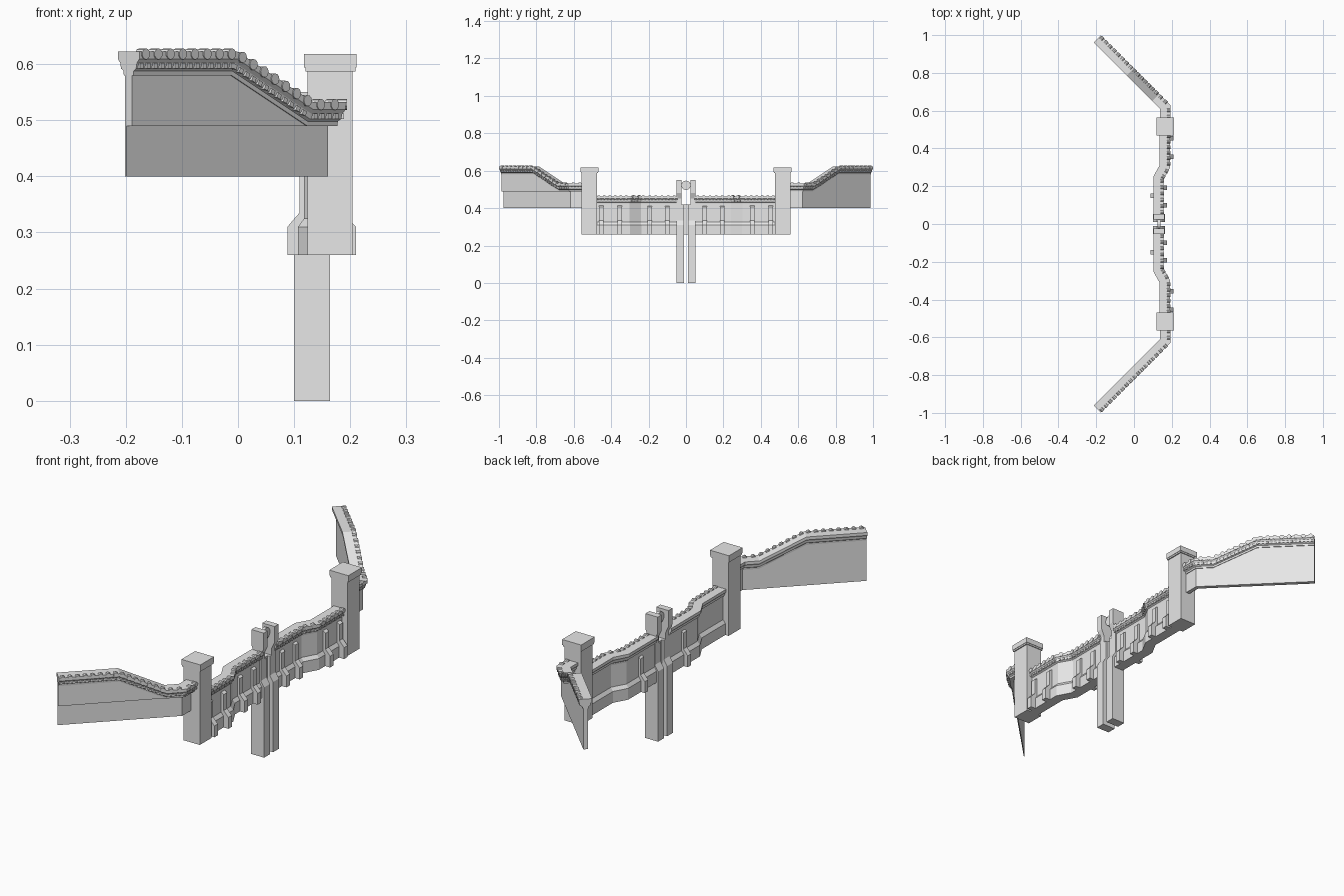
import bpy, bmesh
from mathutils import Matrix, Vector

cube = bpy.data.objects.get("Cube")
if cube:
    bpy.data.objects.remove(cube, do_unlink=True)

stone = bpy.data.materials.new("pale_grey_stone")
stone.use_nodes = True
stone.diffuse_color = (0.8, 0.8, 0.8, 1)
stone.node_tree.nodes["Principled BSDF"].inputs["Base Color"].default_value = (0.8, 0.8, 0.8, 1)


def finish(name, bm, side):
    """Turn a bmesh into an object, flipped to the chosen side of y."""
    for v in bm.verts:
        v.co.y *= side
    bmesh.ops.recalc_face_normals(bm, faces=bm.faces)
    mesh = bpy.data.meshes.new(name)
    bm.to_mesh(mesh)
    bm.free()
    mesh.materials.append(stone)
    bpy.context.collection.objects.link(bpy.data.objects.new(name, mesh))


def sweep(name, side, path, profile, base=0):
    """Sweep a closed (offset, height) profile along a mitred path; height None means base."""
    bm = bmesh.new()
    pts = [Vector(p) for p in path]
    dirs = [(b - a).to_2d().normalized() for a, b in zip(pts, pts[1:])]
    rings = []
    for i, p in enumerate(pts):
        d0, d1 = dirs[max(i - 1, 0)], dirs[min(i, len(dirs) - 1)]
        t = (d0 + d1).normalized()
        n = Vector((t.y, -t.x, 0)) / t.dot(d0)
        ring = []
        for d, z in profile:
            co = p + n * d
            co.z = base if z is None else p.z + z
            ring.append(bm.verts.new(co))
        rings.append(ring)
    for a, b in zip(rings, rings[1:]):
        for j in range(len(a)):
            k = (j + 1) % len(a)
            bm.faces.new((a[j], a[k], b[k], b[j]))
    bm.faces.new(rings[0])
    bm.faces.new(rings[-1][::-1])
    finish(name, bm, side)


def box(name, side, x, y, z):
    bm = bmesh.new()
    size = (x[1] - x[0], y[1] - y[0], z[1] - z[0])
    mid = Vector((sum(x), sum(y), sum(z))) / 2
    bmesh.ops.create_cube(bm, size=1, matrix=Matrix.LocRotScale(mid, None, size))
    finish(name, bm, side)


def row(name, side, path, spacing, place):
    """Repeat a small piece along the path; place(bm, frame) adds one."""
    bm = bmesh.new()
    pts = [Vector(p) for p in path]
    for a, b in zip(pts, pts[1:]):
        t = (b - a).normalized()
        n = Vector((t.y, -t.x, 0)).normalized()
        u = n.cross(t)
        count = max(1, round((b - a).length / spacing))
        for i in range(count):
            frame = Matrix((t, n, u)).transposed().to_4x4()
            frame.translation = a.lerp(b, (i + 0.5) / count)
            place(bm, frame)
    finish(name, bm, side)


def tile(bm, frame):
    lie = Matrix.Translation((0, 0.02, -0.004)) @ Matrix.Rotation(1.5708, 4, "X")
    bmesh.ops.create_cone(bm, cap_ends=True, segments=10, radius1=0.01, radius2=0.01,
                          depth=0.018, matrix=frame @ lie)


def dentil(bm, frame):
    m = Matrix.LocRotScale(Vector((0, 0.018, -0.025)), None, (0.009, 0.012, 0.009))
    bmesh.ops.create_cube(bm, size=1, matrix=frame @ m)


def band(half, low, high):
    return [(-half, low), (half, low), (half, high), (-half, high)]


# Shared cornice section: slab, step and taper down to the wall
half_cornice = [(0.012, -0.042), (0.013, -0.034), (0.019, -0.030), (0.021, -0.020),
                (0.027, -0.013), (0.027, 0)]
cornice = half_cornice + [(-d, z) for d, z in reversed(half_cornice)]


def coping(name, side, path):
    sweep(name + "_coping", side, path, cornice)
    row(name + "_roof_tiles", side, path, 0.031, tile)
    row(name + "_dentils", side, path, 0.018, dentil)


wing = [(0.165, 0.55, 0.532), (0.165, 0.62, 0.532), (0.115, 0.67, 0.532),
        (-0.02, 0.805, 0.622), (-0.195, 0.98, 0.622)]
front = [(0.13, 0.045, 0), (0.13, 0.245, 0), (0.163, 0.305, 0), (0.163, 0.48, 0)]

for side, label in ((1, "back"), (-1, "front")):
    # Splayed wing wall
    coping(label + "_wing", side, wing)
    sweep(label + "_wing_wall", side, wing,
          [(-0.009, None), (0.009, None), (0.009, -0.038), (-0.009, -0.038)],
          0.40 if side > 0 else 0.49)
    if side < 0:
        sweep("front_wing_skirt", side, wing,
              [(-0.009, None), (-0.005, None), (-0.005, -0.04), (-0.009, -0.04)], 0.40)

    # Square pillar with cap
    box(label + "_pillar", side, (0.124, 0.204), (0.475, 0.558), (0.26, 0.595))
    box(label + "_pillar_lip", side, (0.120, 0.209), (0.471, 0.562), (0.587, 0.594))
    box(label + "_pillar_cap", side, (0.118, 0.211), (0.469, 0.564), (0.594, 0.618))

    # Curved low wall with plinth and coping
    coping(label + "_low_wall", side, [(x, y, 0.463) for x, y, z in front])
    sweep(label + "_low_wall", side, front, band(0.012, 0.26, 0.43))
    sweep(label + "_plinth", side, front,
          [(-0.023, 0.26), (0.023, 0.26), (0.023, 0.31), (0.012, 0.325),
           (-0.012, 0.325), (-0.023, 0.31)])

    # Stepped buttresses, four outside and one inside
    step = [(0, 0.26), (0.045, 0.26), (0.045, 0.31), (0.036, 0.32), (0.022, 0.335),
            (0.022, 0.405), (0, 0.42)]
    for i, (x, y, out) in enumerate(((0.13, 0.10, 1), (0.13, 0.193, 1), (0.165, 0.355, 1),
                                     (0.165, 0.453, 1), (0.13, 0.15, -1))):
        shape = [(d * out * (1 if out > 0 else 0.93), z) for d, z in step]
        sweep(f"{label}_buttress_{i + 1}", side,
              [(x, y - 0.012, 0), (x, y + 0.012, 0)], shape)

    # Gate post with waist and flared head
    lower = [(-0.032, 0), (0.032, 0), (0.032, 0.31), (0.016, 0.335), (0.016, 0.42),
             (-0.016, 0.42), (-0.016, 0.335), (-0.032, 0.31)]
    head = [(-0.016, 0.42), (0.016, 0.42), (0.016, 0.45), (0.03, 0.48), (0.03, 0.55),
            (-0.03, 0.55), (-0.03, 0.48), (-0.016, 0.45)]
    sweep(label + "_gate_post", side, [(0.132, 0.011, 0), (0.132, 0.052, 0)], lower)
    sweep(label + "_gate_post_head", side, [(0.132, 0.024, 0), (0.132, 0.052, 0)], head)

# Link panel and round boss between the gate posts
box("gate_link_panel", 1, (0.125, 0.137), (-0.012, 0.012), (0.26, 0.42))
bm = bmesh.new()
bmesh.ops.create_cone(bm, cap_ends=True, segments=16, radius1=0.025, radius2=0.025, depth=0.014,
                      matrix=Matrix.Translation((0.132, 0, 0.522)) @ Matrix.Rotation(1.5708, 4, "Y"))
finish("gate_boss", bm, 1)
